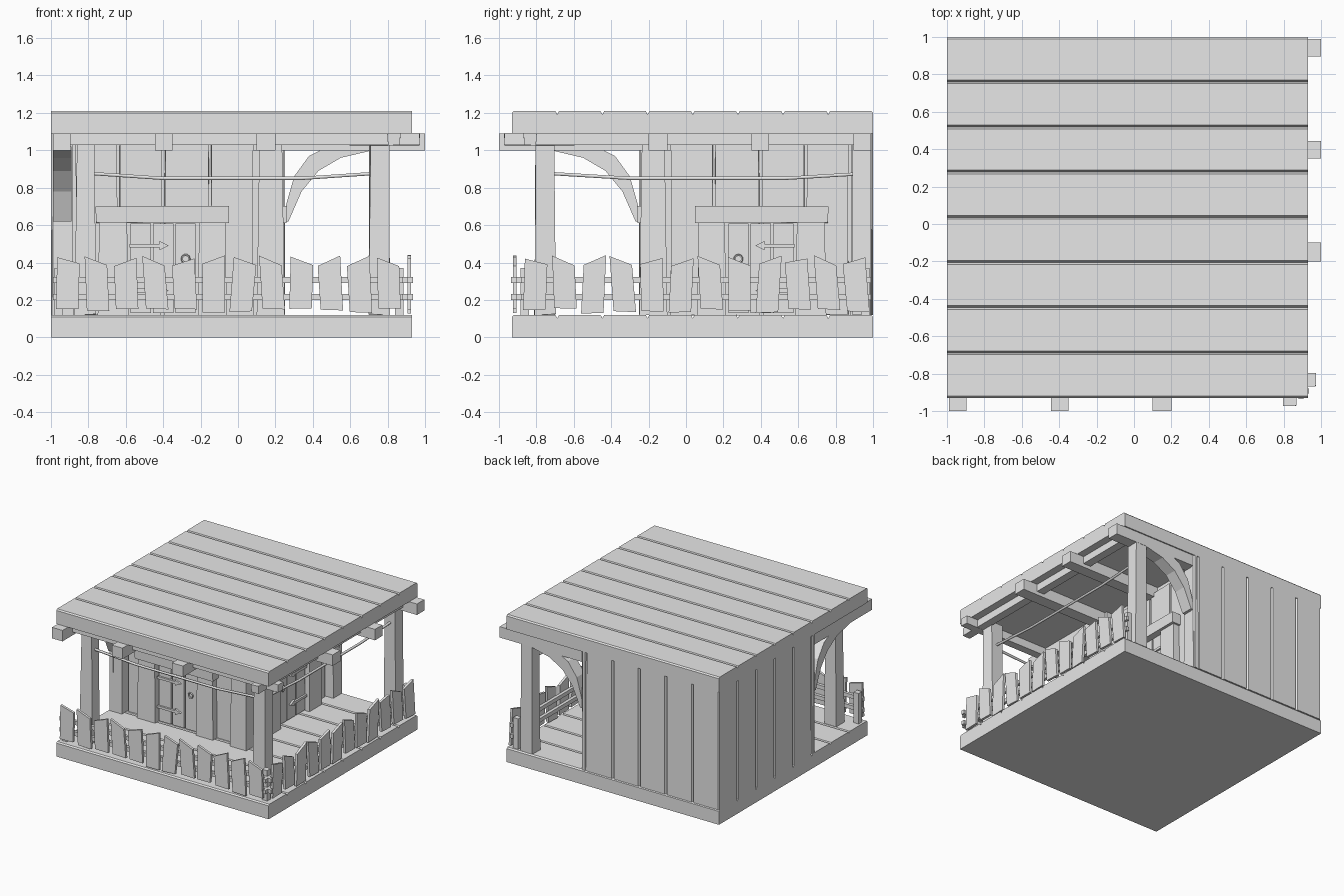
import bpy, bmesh, math, random
from mathutils import Vector

random.seed(4)
if "Cube" in bpy.data.objects:
    bpy.data.objects.remove(bpy.data.objects["Cube"], do_unlink=True)

grey = bpy.data.materials.new("plain_grey")
grey.use_nodes = True
grey.diffuse_color = (0.8, 0.8, 0.8, 1)
grey.node_tree.nodes["Principled BSDF"].inputs["Base Color"].default_value = (0.8, 0.8, 0.8, 1)


def diagonal(co):
    """Reflect across the diagonal that swaps the front and right sides."""
    return Vector((-co.y, -co.x, co.z))


def finish(bm, name, twin=None):
    """Turn a bmesh into an object, plus a diagonal twin when named."""
    for label in filter(None, (name, twin)):
        if label == twin:
            for v in bm.verts:
                v.co = diagonal(v.co)
        bmesh.ops.recalc_face_normals(bm, faces=bm.faces[:])
        mesh = bpy.data.meshes.new(label)
        bm.to_mesh(mesh)
        mesh.materials.append(grey)
        bpy.context.collection.objects.link(bpy.data.objects.new(label, mesh))
    bm.free()


def box(name, x, y, z, twin=None, taper=1.0, wobble=0.0):
    """Box from ranges; taper scales its top, wobble roughens its corners."""
    bm = bmesh.new()
    bmesh.ops.create_cube(bm, size=1)
    for v in bm.verts:
        k = taper if v.co.z > 0 else 1
        v.co = Vector((sum(x) / 2 + v.co.x * k * (x[1] - x[0]),
                       sum(y) / 2 + v.co.y * k * (y[1] - y[0]),
                       sum(z) / 2 + v.co.z * (z[1] - z[0])))
        v.co += Vector([random.uniform(-wobble, wobble) for _ in range(3)])
    finish(bm, name, twin)


def prism(name, outline, place, a, b, twin=None):
    """Extrude a flat outline from a to b; place maps (u, v, w) to x, y, z."""
    bm = bmesh.new()
    rings = [[bm.verts.new(place(u, v, w)) for u, v in outline] for w in (a, b)]
    for ring in rings:
        bm.faces.new(ring)
    n = len(outline)
    for i in range(n):
        j = (i + 1) % n
        bm.faces.new((rings[0][i], rings[0][j], rings[1][j], rings[1][i]))
    finish(bm, name, twin)


def grooved(u0, u1, v0, v1, seams):
    """Slab section with chamfered top edges and a V groove at each seam."""
    c = 0.01
    pts = [(u0, v0), (u0, v1 - c), (u0 + c, v1)]
    for s in seams:
        pts += [(s - c, v1), (s, v1 - 0.018), (s + c, v1)]
    return pts + [(u1 - c, v1), (u1, v1 - c), (u1, v0)]


def along_x(u, v, w):
    return (w, u, v)


def along_y(u, v, w):
    return (u, w, v)


def upright(u, v, w):
    return (u, v, w)


# Plank floor and roof
seams = [-0.93 + 0.2415 * i for i in range(1, 8)]
for name, z0, z1 in (("floor", 0, 0.12), ("roof", 1.09, 1.21)):
    prism(name, grooved(-0.93, 1, z0, z1, seams), along_x, -1, 0.93)

# Outer hut walls with vertical planks
wall_seams = [-1 + 0.2415 * i for i in range(1, 6)]
prism("back_wall", grooved(-1, 0.25, 0.96, 1, wall_seams), upright, 0.12, 1.09, "left_wall")

# Porch-side hut walls: backing and rough planks
box("front_wall_backing", (-0.97, 0.14), (-0.14, -0.1), (0.12, 1.09), "right_wall_backing")
edges = [-0.88, -0.64, -0.4, -0.15, 0.09]
for i, (a, b) in enumerate(zip(edges, edges[1:])):
    box(f"front_wall_plank_{i}", (a + 0.01, b - 0.01), (-0.18, -0.12), (0.12, 1.035),
        f"right_wall_plank_{i}", wobble=0.006)

# Hut corner columns
box("corner_column", (0.1, 0.25), (-0.25, -0.1), (0.12, 1.09), taper=0.8)
box("left_column", (-0.995, -0.88), (-0.25, -0.12), (0.12, 1.09), "back_column", taper=0.93)

# Doors with frames, lintels, strap hinges and ring handles
for i in range(3):
    x = -0.58 + 0.12 * i
    box(f"front_door_plank_{i}", (x + 0.006, x + 0.114), (-0.205, -0.16), (0.13, 0.61),
        f"right_door_plank_{i}")
for side, x0, x1 in (("outer", -0.75, -0.585), ("inner", -0.215, -0.06)):
    box(f"front_door_frame_{side}", (x0, x1), (-0.24, -0.15), (0.12, 0.62),
        f"right_door_frame_{side}", taper=0.9)
box("front_lintel", (-0.76, -0.05), (-0.26, -0.15), (0.61, 0.7), "right_lintel", wobble=0.004)
strap = [(-0.58, -0.01), (-0.42, -0.01), (-0.42, -0.025), (-0.37, 0),
         (-0.42, 0.025), (-0.42, 0.01), (-0.58, 0.01)]
for i, z in enumerate((0.25, 0.49)):
    prism(f"front_hinge_{i}", [(u, v + z) for u, v in strap], along_y, -0.22, -0.2,
          f"right_hinge_{i}")
for name, loc, rot in (("front_handle", (-0.28, -0.215, 0.42), (math.pi / 2, 0, 0)),
                       ("right_handle", (0.215, 0.28, 0.42), (0, math.pi / 2, 0))):
    bpy.ops.mesh.primitive_torus_add(location=loc, rotation=rot, major_radius=0.02,
                                     minor_radius=0.006, major_segments=10, minor_segments=5)
    bpy.context.object.name = name
    bpy.context.object.data.materials.append(grey)

# Porch posts
box("front_right_post", (0.7, 0.81), (-0.81, -0.7), (0.12, 1.06), taper=0.9, wobble=0.005)
box("front_left_post", (-0.87, -0.76), (-0.81, -0.7), (0.12, 1.06), taper=0.9, wobble=0.005)
box("back_right_post", (0.7, 0.81), (0.89, 0.99), (0.12, 1.06), taper=0.9, wobble=0.005)

# Curved braces between the hut and the posts
arch = [(0.27, 0.62), (0.34, 0.78), (0.43, 0.89), (0.55, 0.96), (0.72, 1.0),
        (0.72, 1.02), (0.48, 1.02), (0.38, 0.97), (0.3, 0.86), (0.26, 0.72), (0.24, 0.62)]
prism("back_brace", arch, along_y, 0.89, 0.99, "left_brace")

# Rafters and the headers that cross them
for i, (a, b) in enumerate(((-0.99, -0.895), (-0.445, -0.35), (0.1, 0.2))):
    box(f"front_rafter_{i}", (a, b), (-1, -0.08), (1.0, 1.09), f"right_rafter_{i}")
box("front_header", (-0.98, 0.97), (-0.87, -0.8), (1.03, 1.09), "right_header", wobble=0.004)

# Picket fences, rails and small fence posts
slants = {"front": "LLRLRRLLLRRL", "right": "LRLLRRLLRLRR"}
for side, pattern in slants.items():
    for i, lean in enumerate(pattern):
        x = -0.97 + 0.156 * i
        low, high = random.uniform(0.38, 0.4), random.uniform(0.42, 0.44)
        left, right = (high, low) if lean == "L" else (low, high)
        tilt = random.uniform(-0.012, 0.012)
        foot = random.uniform(0.13, 0.155)
        outline = [(x - tilt, foot), (x + 0.12 - tilt, foot + tilt / 2),
                   (x + 0.12 + tilt, right), (x + tilt, left)]
        if side == "front":
            place = along_y
        else:
            def place(u, v, w):
                return (-w, -u, v)
        prism(f"{side}_picket_{i}", outline, place, -0.925, -0.905)
for i, z in enumerate((0.2, 0.29)):
    box(f"front_rail_{i}", (-0.99, 0.935), (-0.905, -0.88), (z, z + 0.032), f"right_rail_{i}")
box("corner_fence_post", (0.84, 0.885), (-0.885, -0.84), (0.12, 0.37))
box("left_fence_post", (-0.98, -0.935), (-0.885, -0.84), (0.12, 0.37), "back_fence_post")


# Sagging ropes between the posts
def rope(name, points):
    curve = bpy.data.curves.new(name, "CURVE")
    curve.dimensions = "3D"
    curve.bevel_depth = 0.01
    curve.bevel_resolution = 1
    curve.use_fill_caps = True
    spline = curve.splines.new("POLY")
    spline.points.add(len(points) - 1)
    for p, co in zip(spline.points, points):
        p.co = (*co, 1)
    curve.materials.append(grey)
    bpy.context.collection.objects.link(bpy.data.objects.new(name, curve))


sag = [(0, 0.875), (0.25, 0.85), (0.75, 0.85), (1, 0.875)]
rope("front_rope", [(-0.77 + 1.48 * t, -0.755, z) for t, z in sag])
rope("right_rope", [(0.755, -0.71 + 1.65 * t, z) for t, z in sag])
